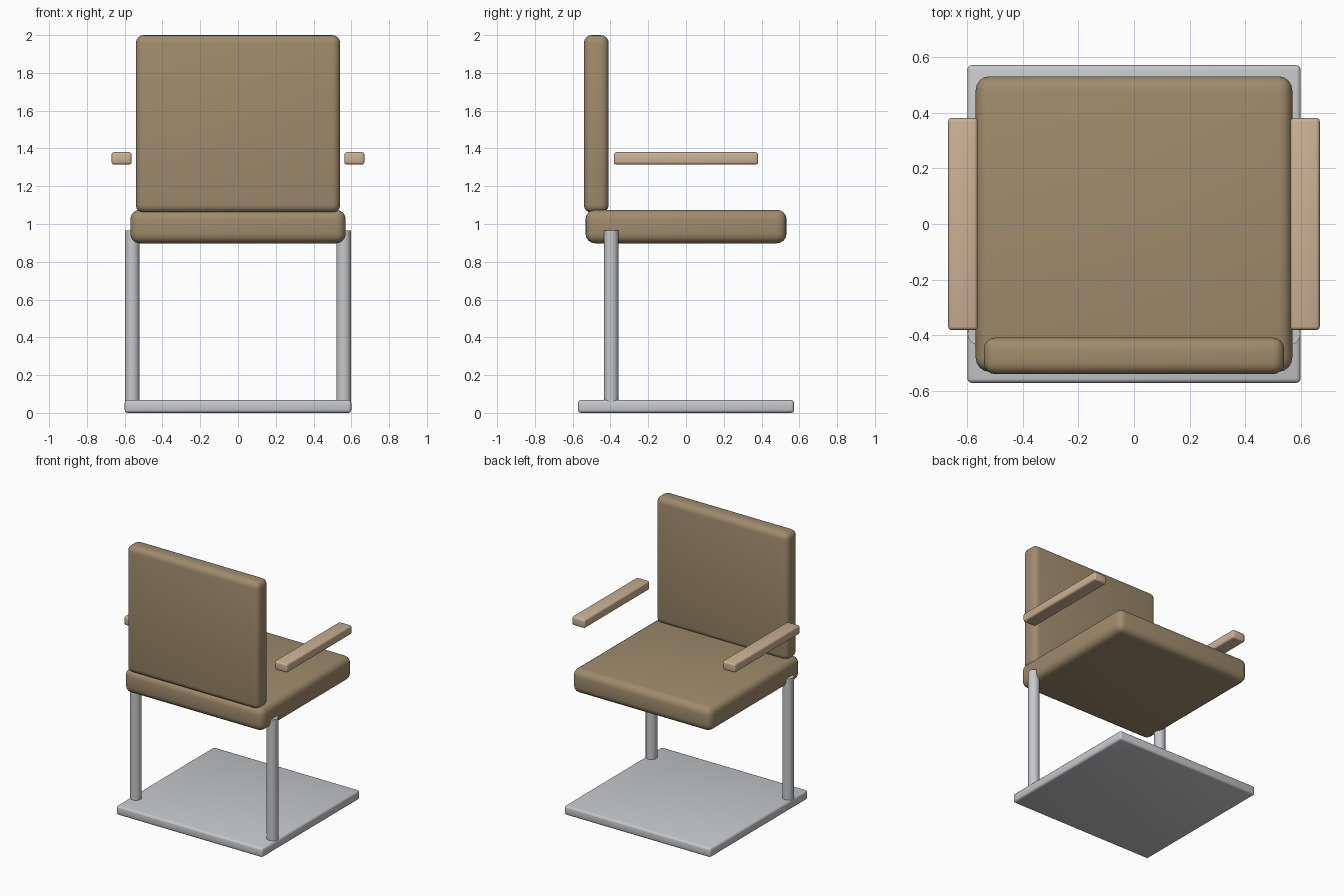
import bpy
import math

if "Cube" in bpy.data.objects:
    bpy.data.objects.remove(bpy.data.objects["Cube"])


def material(name, rgb):
    m = bpy.data.materials.new(name)
    m.diffuse_color = (*rgb, 1.0)
    m.use_nodes = True
    m.node_tree.nodes["Principled BSDF"].inputs["Base Color"].default_value = m.diffuse_color
    return m


fabric = material("tan fabric", (0.35, 0.26, 0.15))
metal = material("light metal", (0.57, 0.58, 0.60))
wood = material("pale wood", (0.60, 0.44, 0.30))


def finish(obj, name, mat):
    obj.name = name
    obj.data.materials.append(mat)
    bpy.ops.object.shade_smooth_by_angle(angle=math.radians(35))
    return obj


def rounded_box(name, lo, hi, radius, segments, mat):
    """Box between two corners with rounded edges."""
    centre = [(a + b) / 2 for a, b in zip(lo, hi)]
    bpy.ops.mesh.primitive_cube_add(size=1, location=centre)
    obj = bpy.context.object
    obj.scale = [b - a for a, b in zip(lo, hi)]
    bpy.ops.object.transform_apply(location=False, rotation=False, scale=True)
    bev = obj.modifiers.new("rounding", 'BEVEL')
    bev.width = radius
    bev.segments = segments
    bpy.ops.object.modifier_apply(modifier=bev.name)
    return finish(obj, name, mat)


# Floor plate
rounded_box("base_plate", (-0.6, -0.572, 0.0), (0.6, 0.572, 0.068), 0.016, 3, metal)

# Cushions
rounded_box("seat", (-0.57, -0.532, 0.898), (0.57, 0.532, 1.075), 0.05, 4, fabric)
rounded_box("backrest", (-0.541, -0.541, 1.06), (0.541, -0.409, 2.0), 0.042, 4, fabric)

# Mirrored posts and armrests
for side, label in ((-1, "left"), (1, "right")):
    bpy.ops.mesh.primitive_cylinder_add(vertices=24, radius=0.039, depth=0.915,
                                        location=(side * 0.56, -0.396, 0.5075))
    finish(bpy.context.object, label + "_post", metal)
    x0, x1 = sorted((side * 0.563, side * 0.669))
    rounded_box(label + "_armrest", (x0, -0.382, 1.315), (x1, 0.382, 1.38),
                0.013, 3, wood)
